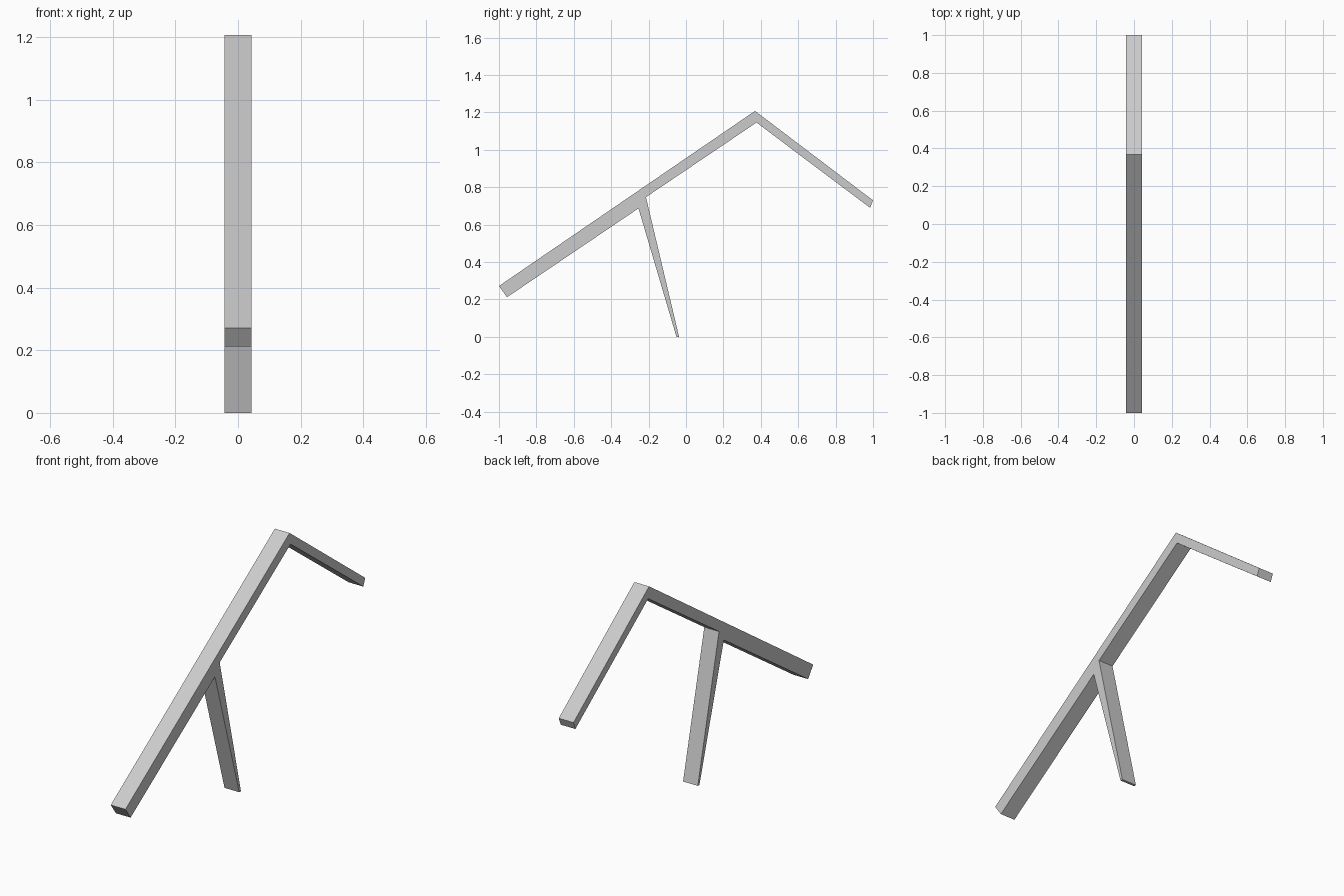
import bpy
import bmesh

HALF_WIDTH = 0.043

# Side outline (y, z) of the bent frame with its tapered strut
OUTLINE = [
    (-1.0, 0.272), (-0.957, 0.212),     # front end of the long bar
    (-0.254, 0.687),                    # front of the strut joint
    (-0.051, 0.0), (-0.037, 0.0),       # strut foot
    (-0.214, 0.747),                    # rear of the strut joint
    (0.377, 1.146),                     # inside of the bend
    (0.984, 0.69), (1.0, 0.73),         # tip of the short bar
    (0.369, 1.208),                     # outside of the bend
]


def make_material(name, colour):
    mat = bpy.data.materials.new(name)
    mat.use_nodes = True
    mat.diffuse_color = colour
    mat.node_tree.nodes["Principled BSDF"].inputs["Base Color"].default_value = colour
    return mat


def extrude_outline(name, outline, half_width, mat):
    bm = bmesh.new()
    face = bm.faces.new([bm.verts.new((-half_width, y, z)) for y, z in outline])
    result = bmesh.ops.extrude_face_region(bm, geom=[face], use_keep_orig=True)
    moved = [v for v in result["geom"] if isinstance(v, bmesh.types.BMVert)]
    bmesh.ops.translate(bm, verts=moved, vec=(2 * half_width, 0, 0))
    bmesh.ops.recalc_face_normals(bm, faces=bm.faces[:])
    mesh = bpy.data.meshes.new(name)
    bm.to_mesh(mesh)
    bm.free()
    mesh.materials.append(mat)
    obj = bpy.data.objects.new(name, mesh)
    bpy.context.collection.objects.link(obj)
    return obj


cube = bpy.data.objects.get("Cube")
if cube:
    bpy.data.objects.remove(cube, do_unlink=True)

grey = make_material("light grey", (0.6, 0.6, 0.6, 1.0))

# Bent bar and strut as one solid frame
extrude_outline("bent_frame_with_strut", OUTLINE, HALF_WIDTH, grey)
